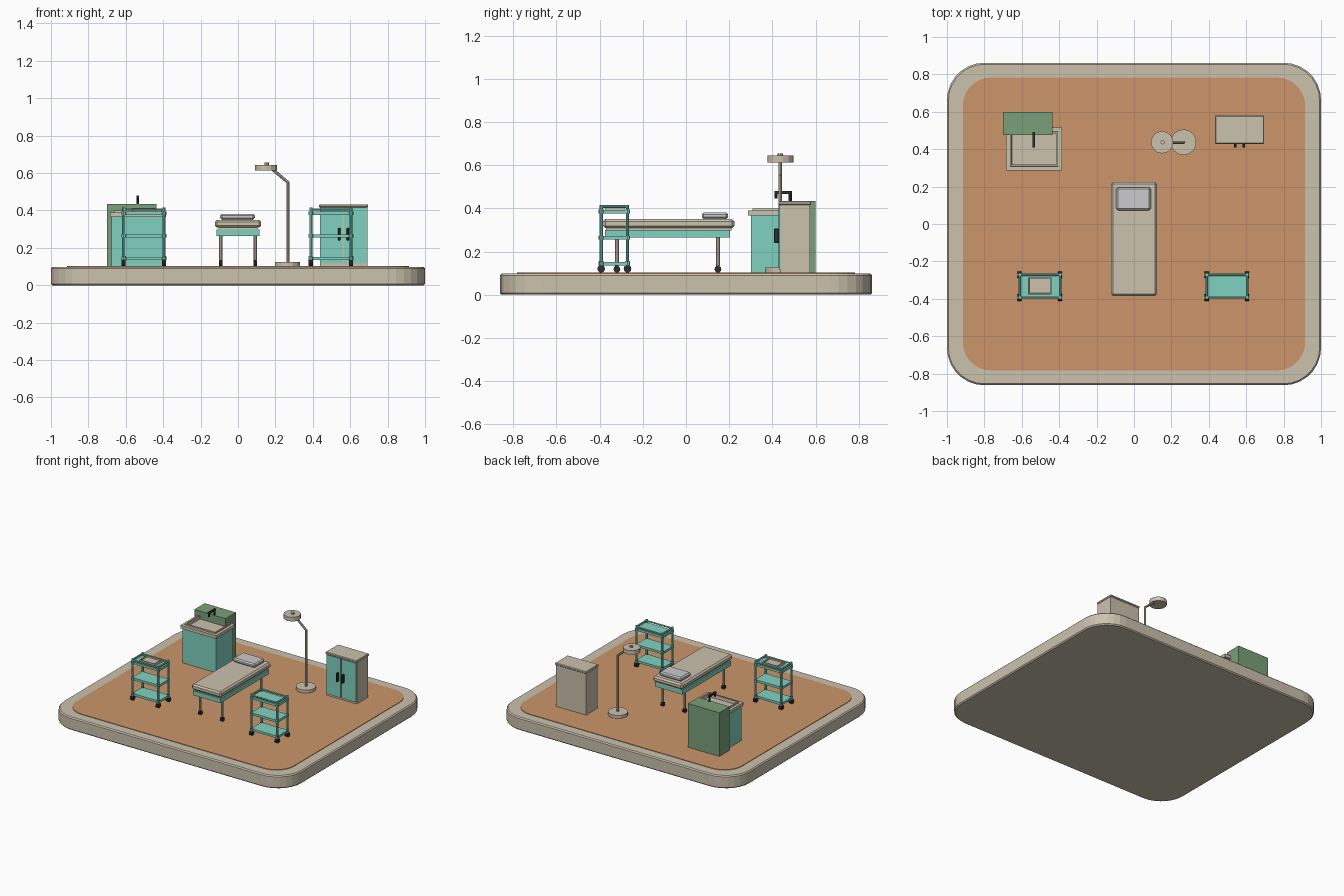
import bpy, bmesh, math
from mathutils import Vector

if "Cube" in bpy.data.objects:
    bpy.data.objects.remove(bpy.data.objects["Cube"])


def srgb(r, g, b):
    f = lambda c: c / 12.92 if c <= 0.04045 else ((c + 0.055) / 1.055) ** 2.4
    return (f(r / 255), f(g / 255), f(b / 255), 1)


def mat(name, *rgb):
    m = bpy.data.materials.new(name)
    m.diffuse_color = srgb(*rgb)
    m.use_nodes = True
    m.node_tree.nodes["Principled BSDF"].inputs["Base Color"].default_value = m.diffuse_color
    return m


BEIGE = mat("warm beige", 204, 194, 174)
ORANGE = mat("clay floor", 204, 150, 106)
TEAL = mat("teal", 128, 210, 193)
GREEN = mat("sage green", 122, 160, 122)
GREY = mat("pale grey", 203, 203, 205)
DARK = mat("charcoal", 46, 46, 49)


def finish(bm, name, m):
    bmesh.ops.recalc_face_normals(bm, faces=bm.faces)
    me = bpy.data.meshes.new(name)
    bm.to_mesh(me)
    bm.free()
    me.materials.append(m)
    o = bpy.data.objects.new(name, me)
    bpy.context.collection.objects.link(o)
    return o


def box(name, x, y, z, m, bevel=0, corner=0, steps=()):
    """Box from ranges; corner rounds the plan, steps = (inset, rise) on the top."""
    bm = bmesh.new()
    bmesh.ops.create_cube(bm, size=1)
    for v in bm.verts:
        v.co = Vector([(r[0] + r[1]) / 2 + c * (r[1] - r[0]) for r, c in zip((x, y, z), v.co)])
    if corner:
        es = [e for e in bm.edges if abs(e.verts[0].co.z - e.verts[1].co.z) > 1e-5]
        bmesh.ops.bevel(bm, geom=es, offset=corner, segments=7, profile=0.5, affect='EDGES')
    if bevel:
        es = [e for e in bm.edges if not corner or abs(e.verts[0].co.z - e.verts[1].co.z) < 1e-5]
        bmesh.ops.bevel(bm, geom=es, offset=bevel, segments=1, affect='EDGES')
    bm.normal_update()
    top = max(bm.faces, key=lambda f: f.calc_center_median().z + f.normal.z)
    for inset, rise in steps:
        bmesh.ops.inset_region(bm, faces=[top], thickness=inset)
        ring = bmesh.ops.inset_region(bm, faces=[top], thickness=0.001)
        for v in top.verts:
            v.co.z += rise
    return finish(bm, name, m)


def rod(name, a, b, r, m, sides=8, r2=None):
    """Cylinder or cone between two points."""
    a, b = Vector(a), Vector(b)
    bm = bmesh.new()
    bmesh.ops.create_cone(bm, cap_ends=True, segments=sides, radius1=r,
                          radius2=r if r2 is None else r2, depth=(b - a).length)
    q = Vector((0, 0, 1)).rotation_difference(b - a)
    for v in bm.verts:
        v.co = q @ v.co + (a + b) / 2
    return finish(bm, name, m)


def caster(name, x, y, z, r):
    rod(name + "_wheel", (x - r * 0.6, y, z), (x + r * 0.6, y, z), r, DARK, 10)
    rod(name + "_stem", (x, y, z), (x, y, z + r * 2), r * 0.5, DARK)


# base slab and floor
box("base_slab", (-1, 1), (-0.862, 0.862), (0, 0.098), BEIGE, 0.008, 0.2)
box("floor_panel", (-0.915, 0.915), (-0.783, 0.783), (0.09, 0.102), ORANGE, 0, 0.15)

# examination bed
box("bed_frame", (-0.115, 0.115), (-0.375, 0.205), (0.264, 0.299), TEAL)
box("bed_deck", (-0.105, 0.105), (-0.37, 0.21), (0.297, 0.312), BEIGE)
box("bed_mattress", (-0.123, 0.123), (-0.385, 0.224), (0.308, 0.35), BEIGE, 0.011)
box("bed_pillow", (-0.095, 0.09), (0.073, 0.195), (0.35, 0.381), GREY, 0.009)
for i, sx in enumerate((-0.092, 0.092)):
    for j, y in enumerate((-0.32, 0.148)):
        n = f"bed_leg_{i}{j}"
        rod(n, (sx, y, 0.135), (sx, y, 0.27), 0.009, BEIGE)
        caster(n, sx, y, 0.118, 0.016)


# trolleys
def trolley(name, cx, cy):
    for k, z in enumerate((0.135, 0.255, 0.376)):
        box(f"{name}_shelf_{k}", (cx - 0.112, cx + 0.112), (cy - 0.062, cy + 0.062),
            (z, z + 0.017), TEAL)
    for sx in (-1, 1):
        x = cx + sx * 0.108
        rod(f"{name}_end_rail_{sx}", (x, cy - 0.06, 0.408), (x, cy + 0.06, 0.408), 0.007, TEAL)
        for sy in (-1, 1):
            y = cy + sy * 0.061
            n = f"{name}_post_{sx}_{sy}"
            rod(n, (x, y, 0.135), (x, y, 0.416), 0.008, TEAL)
            for z in (0.144, 0.264, 0.385):
                rod(n + "_collar", (x, y, z - 0.009), (x, y, z + 0.009), 0.012, TEAL)
            caster(n, x, y, 0.12, 0.018)
    for sy in (-1, 1):
        y = cy + sy * 0.061
        rod(f"{name}_side_rail_{sy}", (cx - 0.108, y, 0.405), (cx + 0.108, y, 0.405), 0.006, TEAL)


trolley("left_trolley", -0.503, -0.332)
trolley("right_trolley", 0.497, -0.332)
box("instrument_tray", (-0.566, -0.44), (-0.376, -0.286), (0.392, 0.414), BEIGE,
    steps=((0.008, -0.01),))

# wash unit
box("wash_cabinet", (-0.675, -0.395), (0.30, 0.505), (0.1, 0.366), TEAL)
box("wash_counter", (-0.685, -0.385), (0.287, 0.515), (0.366, 0.39), BEIGE,
    steps=((0.03, 0.009), (0.013, -0.025)))
box("wash_back_block", (-0.70, -0.437), (0.475, 0.60), (0.1, 0.434), GREEN)
rod("tap_post", (-0.536, 0.483, 0.43), (-0.536, 0.483, 0.478), 0.008, DARK)
box("tap_spout", (-0.543, -0.529), (0.41, 0.492), (0.466, 0.48), DARK)
rod("tap_nozzle", (-0.536, 0.417, 0.445), (-0.536, 0.417, 0.47), 0.007, DARK)

# storage cabinet
box("cabinet_body", (0.438, 0.692), (0.438, 0.575), (0.1, 0.418), BEIGE)
box("cabinet_top", (0.434, 0.696), (0.428, 0.58), (0.416, 0.433), BEIGE, 0.004)
for n, x0, x1, h in (("left", 0.441, 0.560, 0.542), ("right", 0.568, 0.689, 0.587)):
    box(f"cabinet_{n}_door", (x0, x1), (0.43, 0.44), (0.117, 0.414), TEAL)
    box(f"cabinet_{n}_handle", (h - 0.007, h + 0.007), (0.408, 0.432), (0.24, 0.306), DARK, 0.003)

# floor lamp
rod("lamp_foot", (0.265, 0.437, 0.1), (0.265, 0.437, 0.125), 0.069, BEIGE, 14)
rod("lamp_pole", (0.267, 0.437, 0.12), (0.267, 0.437, 0.553), 0.008, BEIGE)
rod("lamp_arm", (0.267, 0.437, 0.55), (0.175, 0.437, 0.628), 0.008, BEIGE)
rod("lamp_head", (0.15, 0.437, 0.613), (0.15, 0.437, 0.644), 0.06, BEIGE, 14)
rod("lamp_knob", (0.153, 0.437, 0.64), (0.153, 0.437, 0.655), 0.012, BEIGE)
